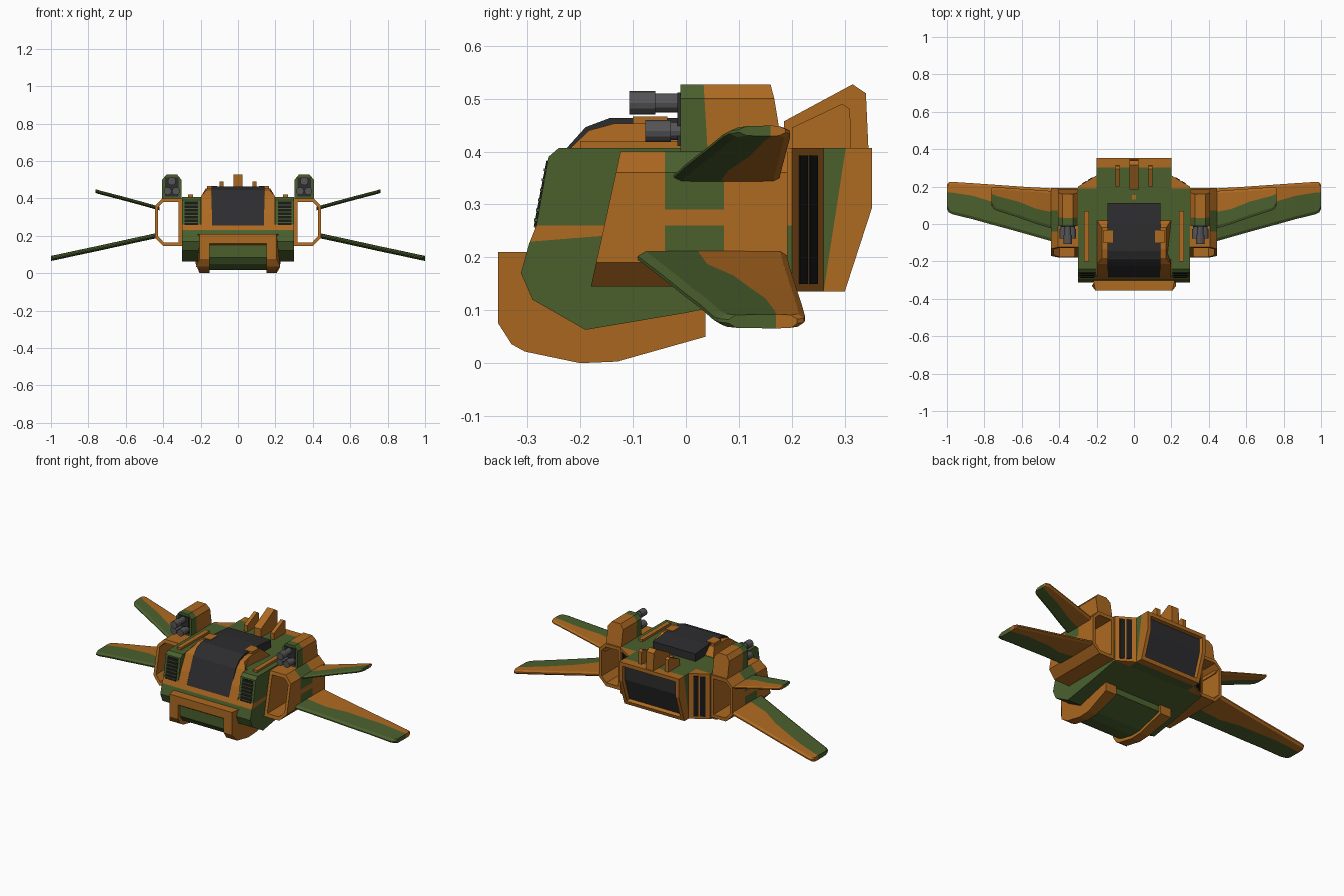
import bpy, bmesh, math
from mathutils import Vector


def material(name, r, g, b):
    m = bpy.data.materials.new(name)
    m.diffuse_color = (r, g, b, 1)
    return m


ORANGE = material("burnt orange", 0.42, 0.142, 0.015)
GREEN = material("olive green", 0.07, 0.118, 0.027)
GLASS = material("dark canopy", 0.026, 0.026, 0.028)
BLACK = material("vent black", 0.009, 0.009, 0.009)
METAL = material("gun grey", 0.09, 0.09, 0.095)


def finish(name, bm, mats, mirror=False):
    bmesh.ops.recalc_face_normals(bm, faces=bm.faces)
    me = bpy.data.meshes.new(name)
    bm.to_mesh(me)
    bm.free()
    for m in mats:
        me.materials.append(m)
    ob = bpy.data.objects.new(name, me)
    bpy.context.collection.objects.link(ob)
    if mirror:
        mod = ob.modifiers.new("mirror", 'MIRROR')
        mod.use_mirror_merge = False
    return ob


def prism(name, pts, axis, a, b, mats, mirror=False, cuts=(), rule=None, warp=None, post=None):
    """Extrude a profile along an axis; cut by planes; colour faces by rule."""
    put = {'x': lambda p, t: (t, p[0], p[1]),
           'y': lambda p, t: (p[0], t, p[1]),
           'z': lambda p, t: (p[0], p[1], t)}[axis]
    bm = bmesh.new()
    r0 = [bm.verts.new(put(p, a)) for p in pts]
    r1 = [bm.verts.new(put(p, b)) for p in pts]
    bm.faces.new(r0)
    bm.faces.new(r1[::-1])
    n = len(pts)
    for i in range(n):
        j = (i + 1) % n
        bm.faces.new((r0[i], r1[i], r1[j], r0[j]))
    if warp:
        for v in bm.verts:
            warp(v.co)
    bmesh.ops.recalc_face_normals(bm, faces=bm.faces)
    for co, no in cuts:
        bmesh.ops.bisect_plane(bm, geom=bm.verts[:] + bm.edges[:] + bm.faces[:],
                               plane_co=co, plane_no=no)
    if rule:
        bm.normal_update()
        for f in bm.faces:
            f.material_index = rule(f.calc_center_median(), f.normal)
    if post:
        post(bm)
    return finish(name, bm, mats, mirror)


def box(name, x, y, z, mat, mirror=False):
    return prism(name, [(x[0], y[0]), (x[1], y[0]), (x[1], y[1]), (x[0], y[1])],
                 'z', z[0], z[1], [mat], mirror)


# main hull: lower half with orange waist stripe, cheeks, and core
prism("lower_hull", [(-0.283, 0.26), (-0.297, 0.225), (-0.312, 0.17), (-0.29, 0.12), (-0.19, 0.063),
                     (0, 0.095), (0.2, 0.135), (0.2, 0.26)], 'x', -0.3, 0.3, [GREEN, ORANGE],
      cuts=[((0, -0.29, 0.23), (0, -0.08, 1))], rule=lambda c, n: int(c.z > 0.236))
prism("hull_cheek", [(-0.283, 0.26), (-0.26, 0.39), (-0.24, 0.407), (0.19, 0.407), (0.19, 0.26)],
      'x', 0.2, 0.3, [GREEN], True)
prism("hull_core", [(-0.19, 0.26), (-0.19, 0.407), (0.19, 0.407), (0.19, 0.26)], 'x', -0.2, 0.2, [GREEN])
box("top_rail", (0.24, 0.268), (-0.2, 0.07), (0.4, 0.42), ORANGE, True)
box("top_cap", (-0.012, 0.012), (0.13, 0.155), (0.4, 0.412), ORANGE)

# cockpit canopy and frame
prism("canopy", [(-0.285, 0.255), (-0.225, 0.407), (-0.19, 0.446), (-0.145, 0.463), (0, 0.463),
                 (0.112, 0.452), (0.112, 0.3)], 'x', -0.142, 0.142, [GLASS])


def lean(co):
    if co.z > 0.42 and co.x > 0.18:
        co.x = 0.172


prism("canopy_frame", [(-0.287, 0.255), (-0.262, 0.32), (-0.215, 0.41), (-0.183, 0.44), (-0.135, 0.453),
                       (-0.02, 0.453), (0.02, 0.41), (0.02, 0.3)], 'x', 0.14, 0.198, [ORANGE], True, warp=lean)
box("canopy_latch", (0.112, 0.165), (-0.1, -0.035), (0.44, 0.466), ORANGE, True)

# louvred front intakes on the slanted cheeks
prism("front_vent", [(-0.288, 0.258), (-0.264, 0.383), (-0.255, 0.383), (-0.275, 0.258)],
      'x', 0.215, 0.285, [BLACK], True)
for i in range(6):
    z = 0.268 + i * 0.019
    y = -0.289 + (z - 0.258) * 0.19
    box("vent_slat_%d" % (i + 1), (0.212, 0.288), (y, y + 0.01), (z, z + 0.005), GREEN, True)

# chin: bumper bar, side skids, rounded belly between
prism("chin_bar", [(-0.355, 0.21), (-0.355, 0.16), (-0.34, 0.15), (-0.28, 0.15), (-0.28, 0.21)],
      'x', -0.2, 0.2, [ORANGE])


def tuck(co):
    if co.x > 0.2 and (co.y < -0.345 or co.z < 0.03):
        co.x = 0.207


prism("skid", [(-0.355, 0.21), (-0.355, 0.075), (-0.33, 0.036), (-0.305, 0.022), (-0.2, 0), (-0.13, 0.003),
               (0.037, 0.05), (0.037, 0.12), (-0.26, 0.21)], 'x', 0.152, 0.226, [ORANGE], True, warp=tuck)
prism("belly", [(-0.335, 0.2), (-0.335, 0.085), (-0.31, 0.05), (-0.28, 0.036), (-0.2, 0.018), (-0.13, 0.02),
                (0.025, 0.065), (0.025, 0.12), (-0.26, 0.2)], 'x', -0.155, 0.155, [GREEN])


# hollow side nacelles with a slanted mouth
def slant(co):
    if co.y < 0:
        co.y = -0.18 + (co.z - 0.145) * 0.22


prism("nacelle", [(0.3, 0.145), (0.4, 0.145), (0.445, 0.19), (0.445, 0.36), (0.405, 0.4), (0.3, 0.4),
                  (0.3, 0.38), (0.4, 0.38), (0.428, 0.352), (0.428, 0.198), (0.397, 0.165), (0.3, 0.165)],
      'y', -0.18, 0.192, [ORANGE, GREEN], True, warp=slant,
      cuts=[((0, -0.04, 0), (0, 1, 0)), ((0, 0.072, 0), (0, 1, 0)),
            ((0, 0, 0.26), (0, 0, 1)), ((0, 0, 0.29), (0, 0, 1))],
      rule=lambda c, n: int(-0.04 < c.y < 0.072 and c.z > 0.185 and not 0.26 < c.z < 0.29
                            and n.x > 0.3 and c.x > 0.42))
prism("nacelle_inner_wall", [(0.298, 0.15), (0.318, 0.15), (0.318, 0.39), (0.298, 0.39)],
      'y', -0.18, 0.192, [ORANGE], True, warp=slant)


# gun housings and barrels
def rake(co):
    if co.y > 0.17 and co.z > 0.45:
        co.y = 0.185 - (co.z - 0.43) * 0.26


prism("gun_housing", [(0.303, 0.39), (0.303, 0.5), (0.325, 0.527), (0.383, 0.527), (0.405, 0.5), (0.405, 0.39)],
      'y', -0.01, 0.185, [GREEN, ORANGE], True, warp=rake,
      cuts=[((0, 0.065, 0), (0, 1, 0.06))], rule=lambda c, n: int(c.y > 0.05 and n.y > -0.5 and c.y > 0.066))
box("gun_backplate", (0.318, 0.39), (-0.016, 0), (0.41, 0.512), GLASS, True)


def barrel(name, x, z, parts):
    for i, (r, a, b) in enumerate(parts):
        ring = [(x + r * math.cos(k * math.pi / 6), z + r * math.sin(k * math.pi / 6)) for k in range(12)]
        prism("%s_%d" % (name, i + 1), ring, 'y', a, b, [METAL], True)


barrel("upper_barrel", 0.354, 0.492, [(0.022, -0.107, -0.058), (0.018, -0.058, 0)])
for nm, x in (("inner_barrel", 0.332), ("outer_barrel", 0.376)):
    barrel(nm, x, 0.439, [(0.021, -0.077, -0.028), (0.017, -0.028, 0)])


# wings: chord split into a green front and an orange rear
def wing(name, stations, t):
    bm = bmesh.new()
    rings = []
    for x, z, le, mid, te in stations:
        sec = [(le, 0.12), (le + 0.015, 0.45), (mid, 0.5), (te - 0.012, 0.45), (te, 0.15),
               (te, -0.15), (te - 0.012, -0.45), (mid, -0.5), (le + 0.015, -0.45), (le, -0.12)]
        rings.append([bm.verts.new((x, y, z + h * t)) for y, h in sec])
    for a, b in zip(rings, rings[1:]):
        for i in range(10):
            f = bm.faces.new((a[i], a[(i + 1) % 10], b[(i + 1) % 10], b[i]))
            f.material_index = int(2 <= i <= 6)
    for r in (rings[0], rings[-1]):
        bm.faces.new(r[:3] + r[7:])
        bm.faces.new(r[2:8]).material_index = 1
    finish(name, bm, [GREEN, ORANGE], True)


wing("lower_wing", [(0.43, 0.202, -0.095, 0.02, 0.19), (0.56, 0.174, -0.058, 0.04, 0.197),
                    (0.66, 0.152, -0.03, 0.09, 0.204), (0.76, 0.13, -0.003, 0.12, 0.211),
                    (0.86, 0.109, 0.025, 0.15, 0.218), (0.97, 0.085, 0.052, 0.168, 0.225),
                    (0.99, 0.081, 0.062, 0.169, 0.223), (1.0, 0.079, 0.08, 0.17, 0.21)], 0.027)
wing("upper_wing", [(0.42, 0.346, -0.03, 0.06, 0.175), (0.52, 0.374, 0.0, 0.08, 0.182),
                    (0.62, 0.401, 0.035, 0.12, 0.189), (0.735, 0.431, 0.072, 0.15, 0.197),
                    (0.752, 0.436, 0.082, 0.158, 0.197), (0.762, 0.439, 0.1, 0.16, 0.188)], 0.02)

# angled rear corners with slotted vents
prism("rear_corner", [(0.2, 0.19), (0.3, 0.19), (0.3, 0.2), (0.2, 0.26)], 'z', 0.135, 0.407, [ORANGE], True)


def on_corner(t, off):
    return (0.3 - 0.1 * t + 0.514 * off, 0.2 + 0.06 * t + 0.857 * off)


for i, (a, b) in enumerate(((0.22, 0.46), (0.54, 0.78))):
    prism("rear_slot_%d" % (i + 1), [on_corner(a, -0.01), on_corner(b, -0.01), on_corner(b, 0.003),
                                     on_corner(a, 0.003)], 'z', 0.15, 0.392, [BLACK], True)


# tail block with recessed dark exhaust panel
def exhaust(bm):
    bm.normal_update()
    back = [f for f in bm.faces if f.normal.y > 0.5]
    bmesh.ops.inset_region(bm, faces=back, thickness=0.022, depth=0, use_even_offset=True)
    bmesh.ops.inset_region(bm, faces=back, thickness=0.004, depth=-0.02, use_even_offset=True)
    for f in back:
        f.material_index = 2


prism("tail_block", [(0.19, 0.135), (0.3, 0.135), (0.352, 0.295), (0.352, 0.407), (0.19, 0.407)],
      'x', -0.2, 0.2, [GREEN, ORANGE, GLASS], cuts=[((0, 0.26, 0.135), (0, 0.272, -0.042))],
      rule=lambda c, n: int((Vector(c) - Vector((0, 0.26, 0.135))).dot(Vector((0, 0.272, -0.042))) > 0.0001),
      post=exhaust)

# tail fins
prism("centre_fin", [(0.185, 0.4), (0.185, 0.457), (0.315, 0.527), (0.34, 0.51), (0.345, 0.4)],
      'x', -0.024, 0.024, [ORANGE])
prism("side_fin", [(0.2, 0.4), (0.2, 0.445), (0.295, 0.49), (0.31, 0.48), (0.312, 0.4)],
      'x', 0.078, 0.1, [ORANGE], True)
